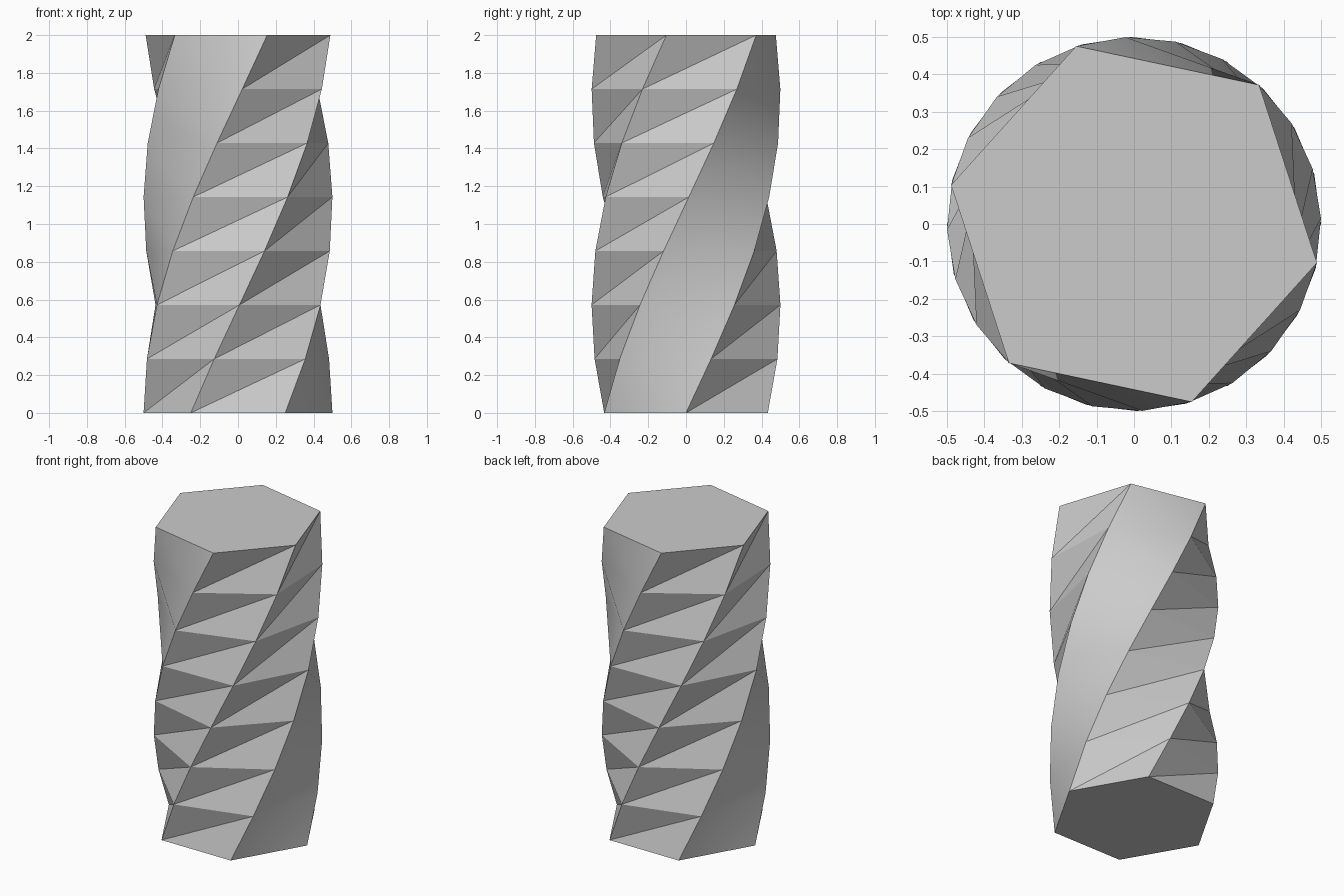
import bpy, bmesh, math

if "Cube" in bpy.data.objects:
    bpy.data.objects.remove(bpy.data.objects["Cube"])

SIDES, LAYERS = 6, 7
RADIUS, HEIGHT = 0.5, 2.0
TWIST = math.radians(108)
SMOOTH_SIDES = (2, 5)          # sides folded outward, the rest are pleated inward

grey = bpy.data.materials.new("light grey")
grey.diffuse_color = (0.6, 0.6, 0.6, 1)
grey.use_nodes = True
grey.node_tree.nodes["Principled BSDF"].inputs["Base Color"].default_value = grey.diffuse_color

bm = bmesh.new()

# Hexagonal rings, each turned a little further than the one below
rings = []
for k in range(LAYERS + 1):
    t = k / LAYERS
    rings.append([bm.verts.new((RADIUS * math.cos(math.tau * i / SIDES + TWIST * t),
                                RADIUS * math.sin(math.tau * i / SIDES + TWIST * t),
                                HEIGHT * t)) for i in range(SIDES)])

# Side walls, split along the short or the long diagonal
for low, high in zip(rings, rings[1:]):
    for i in range(SIDES):
        j = (i + 1) % SIDES
        a, b, c, d = low[i], low[j], high[j], high[i]
        if i in SMOOTH_SIDES:
            tris = (a, b, d), (b, c, d)
        else:
            tris = (a, b, c), (a, c, d)
        for tri in tris:
            bm.faces.new(tri)

# End caps
bm.faces.new(rings[0][::-1])
bm.faces.new(rings[-1])

mesh = bpy.data.meshes.new("twisted_column")
bm.to_mesh(mesh)
bm.free()
mesh.materials.append(grey)
column = bpy.data.objects.new("twisted_column", mesh)
bpy.context.collection.objects.link(column)

# Soft shading on the outward sides, crisp pleats elsewhere
bpy.context.view_layer.objects.active = column
column.select_set(True)
bpy.ops.object.shade_smooth_by_angle(angle=math.radians(30))
